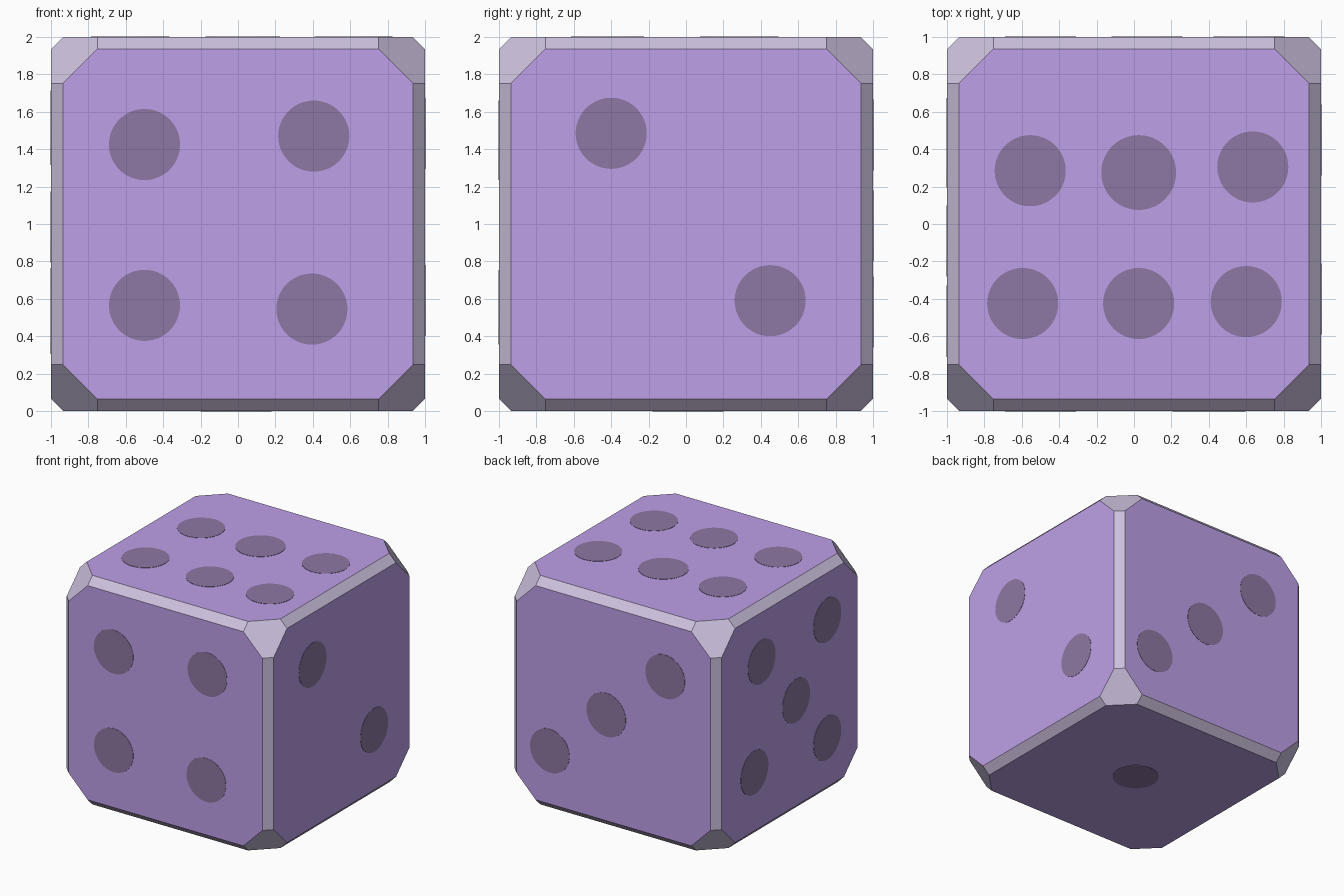
import bpy, bmesh
from itertools import permutations, product
from mathutils import Vector, Matrix

if "Cube" in bpy.data.objects:
    bpy.data.objects.remove(bpy.data.objects["Cube"])


def srgb(r, g, b):
    lin = [(c / 255 / 12.92) if c / 255 <= 0.04045 else ((c / 255 + 0.055) / 1.055) ** 2.4
           for c in (r, g, b)]
    return (*lin, 1.0)


def material(name, rgb):
    m = bpy.data.materials.new(name)
    m.diffuse_color = srgb(*rgb)
    m.use_nodes = True
    m.node_tree.nodes["Principled BSDF"].inputs["Base Color"].default_value = m.diffuse_color
    return m


purple = material("purple face", (203, 171, 247))
pale = material("pale lavender edge", (204, 192, 221))
dark = material("dark purple pip", (141, 120, 163))


def add_object(name, bm, mats):
    me = bpy.data.meshes.new(name)
    bm.to_mesh(me)
    bm.free()
    for m in mats:
        me.materials.append(m)
    ob = bpy.data.objects.new(name, me)
    bpy.context.collection.objects.link(ob)
    return ob


# Body: cube with chamfered edges and cut corners, as a convex hull
bm = bmesh.new()
for p in permutations((1.0, 0.935, 0.752)):
    for s in product((-1, 1), repeat=3):
        bm.verts.new((p[0] * s[0], p[1] * s[1], p[2] * s[2] + 1))
bmesh.ops.convex_hull(bm, input=bm.verts)
bmesh.ops.dissolve_limit(bm, angle_limit=0.02, verts=bm.verts, edges=bm.edges)
bmesh.ops.recalc_face_normals(bm, faces=bm.faces)
for f in bm.faces:
    f.normal_update()
    f.material_index = 0 if max(abs(c) for c in f.normal) > 0.99 else 1
add_object("die_body", bm, [purple, pale])

# Pips: side name -> (outward direction, centres in the side's two world axes)
R = 0.19
sides = {
    "front": ((0, -1, 0), [(-.5, 1.425), (-.5, .565), (.405, 1.47), (.395, .545)]),
    "right": ((1, 0, 0), [(-.4, 1.485), (.45, .59)]),
    "back": ((0, 1, 0), [(.615, .53), (.07, .99), (-.5, 1.475)]),
    "left": ((-1, 0, 0), [(.385, 1.505), (-.52, 1.525), (-.09, .985), (-.52, .495), (.485, .575)]),
    "top": ((0, 0, 1), [(-.555, .285), (.025, .275), (.635, .305),
                        (-.595, -.425), (.025, -.425), (.6, -.415)]),
    "bottom": ((0, 0, -1), [(-.01, .01)]),
}
for side, (n, spots) in sides.items():
    n = Vector(n)
    turn = n.to_track_quat('Z', 'Y').to_matrix().to_4x4()
    bm = bmesh.new()
    for i, (a, b) in enumerate(spots):
        if n.x:
            c = Vector((n.x, a, b))
        elif n.y:
            c = Vector((a, n.y, b))
        else:
            c = Vector((a, b, 1 + n.z))
        r = 0.2 if side == "top" and i == 1 else R
        bmesh.ops.create_cone(bm, cap_ends=True, segments=64, radius1=r, radius2=r,
                              depth=0.005, matrix=Matrix.Translation(c) @ turn)
    add_object(side + "_pips", bm, [dark])
